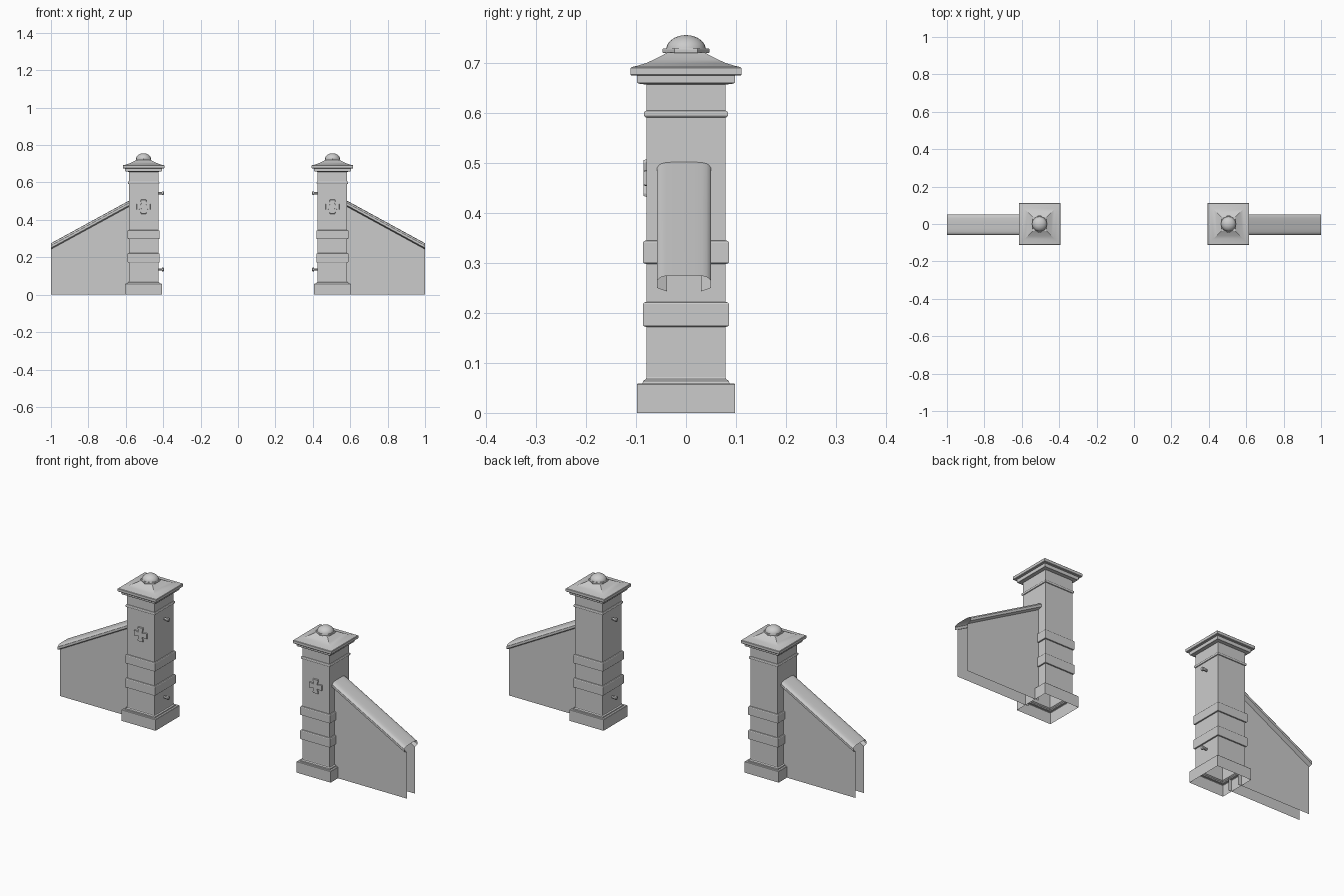
import bpy, bmesh
from math import sin, cos, pi, sqrt, radians

if "Cube" in bpy.data.objects:
    bpy.data.objects.remove(bpy.data.objects["Cube"])

CX = 0.505   # pillar centre in x


def finish(name, bm, smooth=False):
    bmesh.ops.recalc_face_normals(bm, faces=bm.faces)
    me = bpy.data.meshes.new(name)
    bm.to_mesh(me)
    bm.free()
    ob = bpy.data.objects.new(name, me)
    bpy.context.collection.objects.link(ob)
    # the left half is a mirror of the right half
    mod = ob.modifiers.new("mirror", 'MIRROR')
    mod.use_clip = False
    mod.use_mirror_merge = False
    if smooth:
        bpy.ops.object.select_all(action='DESELECT')
        ob.select_set(True)
        bpy.context.view_layer.objects.active = ob
        bpy.ops.object.shade_smooth_by_angle(angle=radians(30))
    return ob


def loft(name, profile, n, turn, cap_top=True, smooth=False):
    """Stack n-sided rings (radius, z) on the pillar axis; open at the bottom."""
    bm = bmesh.new()
    rings = [[bm.verts.new((CX + r * cos(turn + 2 * pi * i / n),
                            r * sin(turn + 2 * pi * i / n), z)) for i in range(n)]
             for r, z in profile]
    for a, b in zip(rings, rings[1:]):
        for i in range(n):
            j = (i + 1) % n
            bm.faces.new((a[i], a[j], b[j], b[i]))
    if cap_top:
        bm.faces.new(rings[-1])
    return finish(name, bm, smooth)


def square(name, profile, **kw):
    return loft(name, [(h * sqrt(2), z) for h, z in profile], 4, pi / 4, **kw)


# pillar: hollow square skin with plinth, bands and moulding
def band(z0, z1, h):
    return [(0.079, z0 - 0.002), (h - 0.002, z0 - 0.001), (h, z0 + 0.002),
            (h, z1 - 0.003), (h - 0.002, z1), (0.079, z1 + 0.001)]

square("pillar", [(0.098, 0), (0.098, 0.057), (0.096, 0.059), (0.087, 0.059), (0.086, 0.064),
                  (0.080, 0.068), (0.079, 0.072)]
       + band(0.174, 0.221, 0.086) + band(0.300, 0.344, 0.086) + band(0.593, 0.604, 0.084)
       + [(0.079, 0.657)], cap_top=False)

# cap: two slabs and a concave roof
square("pillar_cap", [(0.079, 0.657), (0.096, 0.659), (0.098, 0.662), (0.098, 0.675), (0.109, 0.675),
                      (0.111, 0.677), (0.111, 0.690), (0.109, 0.692), (0.096, 0.695), (0.080, 0.700),
                      (0.064, 0.707), (0.050, 0.714), (0.038, 0.721)], smooth=True)

# hexagonal plate and dome finial
loft("finial_plate", [(0.038, 0.720), (0.046, 0.720), (0.047, 0.722), (0.047, 0.727), (0.046, 0.729)],
     6, pi / 6)
loft("finial_dome", [(0.040 * cos(t * pi / 16), 0.726 + 0.030 * sin(t * pi / 16)) for t in range(8)]
     + [(0.001, 0.756)], 24, 0, smooth=True)

# sloped coping: open hollow section swept along the wall
YC, X0, X1, Z0, Z1 = -0.004, 0.584, 1.0, 0.502, 0.275
half = [(-0.034, -0.032), (-0.054, -0.025), (-0.054, -0.012), (-0.051, -0.007),
        (-0.045, -0.003), (-0.036, -0.001), (-0.02, 0)]
section = half + [(-y, z) for y, z in reversed(half)]
bm = bmesh.new()
ends = [[bm.verts.new((x, YC + y, zt + z)) for y, z in section] for x, zt in ((X0, Z0), (X1, Z1))]
for i in range(len(section) - 1):
    bm.faces.new((ends[0][i], ends[0][i + 1], ends[1][i + 1], ends[1][i]))
finish("wall_coping", bm, smooth=True)

# two side sheets of each wing wall
for name, y in (("wall_front", YC - 0.034), ("wall_back", YC + 0.034)):
    bm = bmesh.new()
    bm.faces.new([bm.verts.new(p) for p in ((X0, y, 0), (X1, y, 0),
                                           (X1, y, Z1 - 0.032), (X0, y, Z0 - 0.032))])
    finish(name, bm)

# flared cross ornament on the front face
bm = bmesh.new()
arm = [(0.010, 0.010), (0.016, 0.032), (0.014, 0.038), (-0.014, 0.038), (-0.016, 0.032)]
outline = []
for k in range(4):
    c, s = round(cos(k * pi / 2)), round(sin(k * pi / 2))
    outline += [(u * c - v * s, u * s + v * c) for u, v in arm]
back, front = [[bm.verts.new((CX + u * f, y, 0.470 + v * f)) for u, v in outline]
               for y, f in ((-0.078, 1), (-0.085, 0.94))]
n = len(outline)
for i in range(n):
    bm.faces.new((back[i], back[(i + 1) % n], front[(i + 1) % n], front[i]))
bm.faces.new(front)
finish("cross_ornament", bm)

# hinge pegs on the inner faces
for name, z in (("lower_peg", 0.135), ("upper_peg", 0.543)):
    bm = bmesh.new()
    rings = [[bm.verts.new((x, r * cos(pi * i / 6), z + r * sin(pi * i / 6))) for i in range(12)]
             for x, r in ((CX - 0.078, 0.006), (0.407, 0.006), (0.406, 0.010), (0.399, 0.010), (0.396, 0.007))]
    for a, b in zip(rings, rings[1:]):
        for i in range(12):
            bm.faces.new((a[i], a[(i + 1) % 12], b[(i + 1) % 12], b[i]))
    bm.faces.new(rings[-1])
    finish(name, bm, smooth=True)
